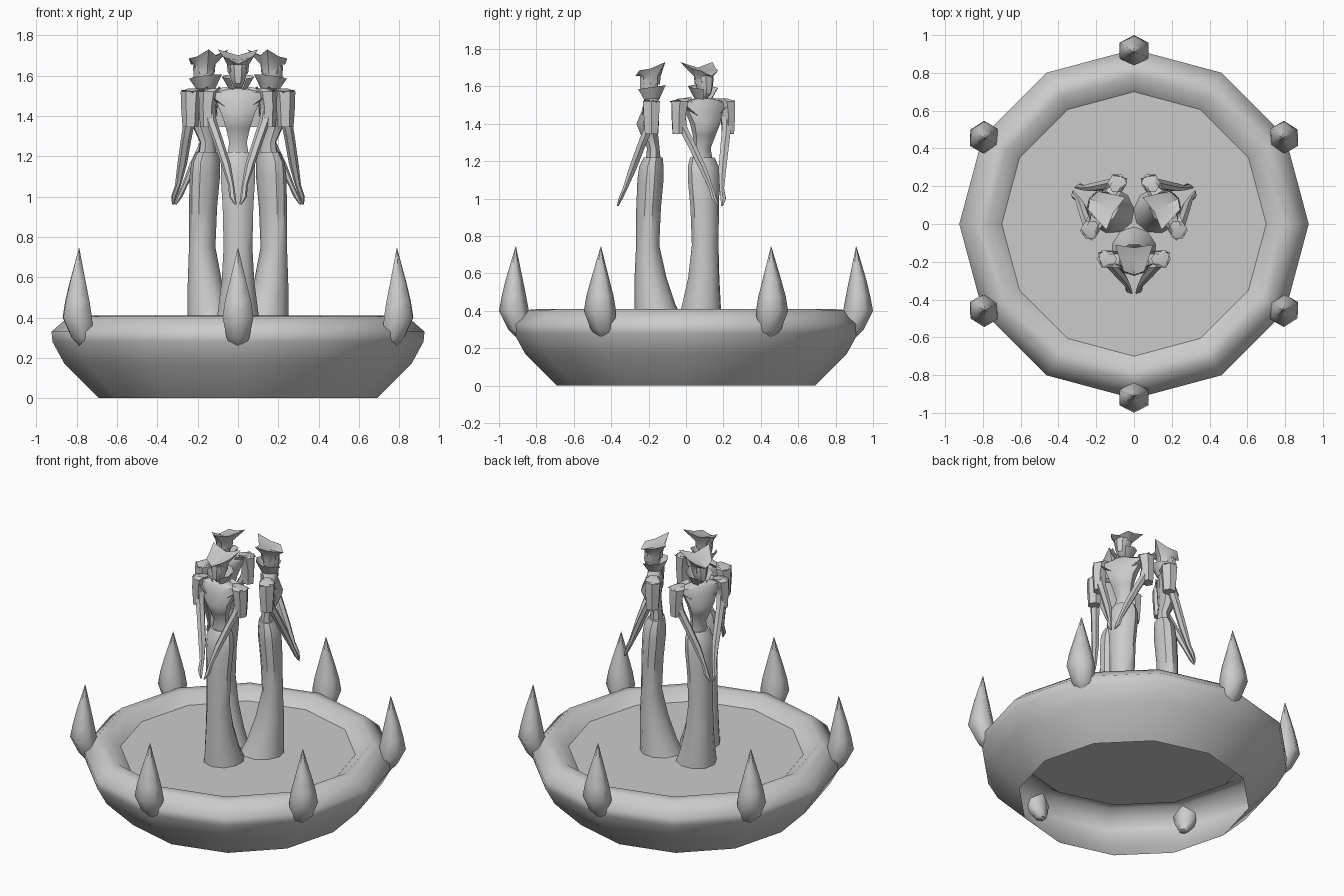
import bpy, math
from math import sin, cos, pi

cube = bpy.data.objects.get("Cube")
if cube:
    bpy.data.objects.remove(cube)

stone = bpy.data.materials.new("grey stone")
stone.use_nodes = True
GREY = (0.6, 0.6, 0.6, 1)
stone.diffuse_color = GREY
stone.node_tree.nodes["Principled BSDF"].inputs["Base Color"].default_value = GREY


def make(name, verts, faces, angle=40):
    mesh = bpy.data.meshes.new(name)
    mesh.from_pydata(verts, [], faces)
    mesh.materials.append(stone)
    ob = bpy.data.objects.new(name, mesh)
    bpy.context.collection.objects.link(ob)
    bpy.ops.object.select_all(action='DESELECT')
    ob.select_set(True)
    bpy.context.view_layer.objects.active = ob
    bpy.ops.object.shade_smooth_by_angle(angle=math.radians(angle))
    return ob


def skin(name, rings, closed=True, caps=True, angle=40):
    """Join rings of points into a surface; rings run upward, counter-clockwise."""
    n = len(rings[0])
    verts = [p for ring in rings for p in ring]
    faces = []
    for r in range(len(rings) - 1):
        for i in range(n if closed else n - 1):
            j = (i + 1) % n
            faces.append((r * n + i, r * n + j, r * n + n + j, r * n + n + i))
    if caps:
        faces.append(tuple(reversed(range(n))))
        faces.append(tuple(range(len(verts) - n, len(verts))))
    return make(name, verts, faces, angle)


def oval(x, y, z, rx, ry, n, turn=0):
    return [(x + rx * cos(turn + 2 * pi * i / n), y + ry * sin(turn + 2 * pi * i / n), z)
            for i in range(n)]


def stack(name, sections, n, turn=0, angle=40):
    """Loft ovals given as (x, y, z, rx, ry)."""
    return skin(name, [oval(*s, n, turn) for s in sections], angle=angle)


def repeat(ob, count):
    """Linked copies turned evenly about the centre."""
    for k in range(1, count):
        twin = ob.copy()
        twin.name = f"{ob.name}_{k + 1}"
        twin.rotation_euler.z = 2 * pi * k / count
        bpy.context.collection.objects.link(twin)


# Twelve-sided basin, open underneath, with a flat floor
basin = [(.69, 0), (.86, .17), (.92, .28), (.925, .33), (.84, .405), (.78, .41), (.70, .35)]
skin("basin", [oval(0, 0, z, r, r, 12) for r, z in basin], caps=False, angle=60)
make("basin_floor", oval(0, 0, .35, .70, .70, 12), [tuple(range(12))])

# Claw-like spikes around the rim
spike = stack("rim_spike", [(0, -.86, .24, .03, .03), (0, -.89, .3, .065, .06),
                            (0, -.92, .4, .088, .08), (0, -.92, .48, .075, .065),
                            (0, -.918, .57, .05, .045), (0, -.91, .745, .001, .001)],
              6, pi / 6, 65)
repeat(spike, 6)

# Statue: long gown with a train toward the centre
gown = stack("gown", [(0, -.145, .35, .12, .13), (0, -.165, .43, .105, .11),
                      (0, -.19, .58, .085, .085), (0, -.205, .75, .075, .062),
                      (0, -.2, .95, .08, .066), (0, -.19, 1.1, .09, .07),
                      (0, -.185, 1.17, .088, .065), (0, -.175, 1.22, .07, .05)], 10, pi / 10)

# Bodice, widening from waist to shoulders
bodice = stack("bodice", [(0, -.175, 1.19, .06, .045), (0, -.175, 1.27, .047, .036),
                          (0, -.195, 1.34, .065, .05), (0, -.205, 1.40, .085, .065),
                          (0, -.19, 1.47, .115, .05), (0, -.185, 1.515, .14, .045),
                          (0, -.185, 1.535, .05, .035)], 8, pi / 8)

neck_head = stack("neck_and_head", [(0, -.185, 1.5, .025, .025), (0, -.19, 1.54, .022, .026),
                                    (0, -.2, 1.56, .032, .045), (0, -.198, 1.6, .044, .052),
                                    (0, -.195, 1.65, .05, .055)], 8, pi / 8)

# Flared collar, open at the front
spread = [-pi / 3 + i * (5 * pi / 3) / 7 for i in range(8)]
collar = skin("collar", [[(r * cos(a), -.185 + r * sin(a), z + lift * sin(a)) for a in spread]
                         for r, z, lift in ((.045, 1.53, 0), (.082, 1.595, .012))],
              closed=False, caps=False)

# Winged headdress: low point in front, horns swept up and back
right_brim = [(0, -.27, 1.655), (.055, -.25, 1.685), (.075, -.19, 1.695), (.1, -.11, 1.73)]
brim = right_brim + [(0, -.125, 1.70)] + [(-x, y, z) for x, y, z in right_brim[:0:-1]]
base = oval(0, -.19, 1.61, .05, .05, 8, -pi / 2)
mid = [(x * 1.1, -.19 + (y + .19) * 1.1, 1.655) for x, y, z in base]
hat_verts = base + mid + brim + [(0, -.18, 1.68)]
hat_faces = [(r + i, r + (i + 1) % 8, r + 8 + (i + 1) % 8, r + 8 + i)
             for r in (0, 8) for i in range(8)]
hat_faces += [(16 + i, 16 + (i + 1) % 8, 24) for i in range(8)]
headdress = make("headdress", hat_verts, hat_faces, 35)

parts = [gown, bodice, neck_head, collar, headdress]

# Shoulder guards and arms on both sides
for side, s in (("left", 1), ("right", -1)):
    parts.append(stack(f"{side}_shoulder_guard",
                       [(s * .152, -.185, 1.345, .036, .04), (s * .152, -.185, 1.45, .042, .048),
                        (s * .145, -.185, 1.52, .05, .052), (s * .12, -.185, 1.535, .03, .03)],
                       6, 0, 30))
    parts.append(stack(f"{side}_arm",
                       [(s * .012, -.365, .96, .005, .005), (s * .028, -.35, 1.0, .017, .013),
                        (s * .033, -.325, 1.055, .014, .015), (s * .06, -.285, 1.16, .024, .024),
                        (s * .1, -.24, 1.28, .026, .026), (s * .135, -.2, 1.38, .028, .028),
                        (s * .145, -.185, 1.47, .028, .028)], 6))
    # Pointed plate rising from shoulder to neck
    plate = [(s * .03, -.235, 1.42), (s * .175, -.225, 1.53), (s * .19, -.15, 1.52),
             (s * .05, -.14, 1.545)]
    parts.append(make(f"{side}_shoulder_plate", plate, [(0, 1, 2), (0, 2, 3)]))

for part in parts:
    repeat(part, 3)
